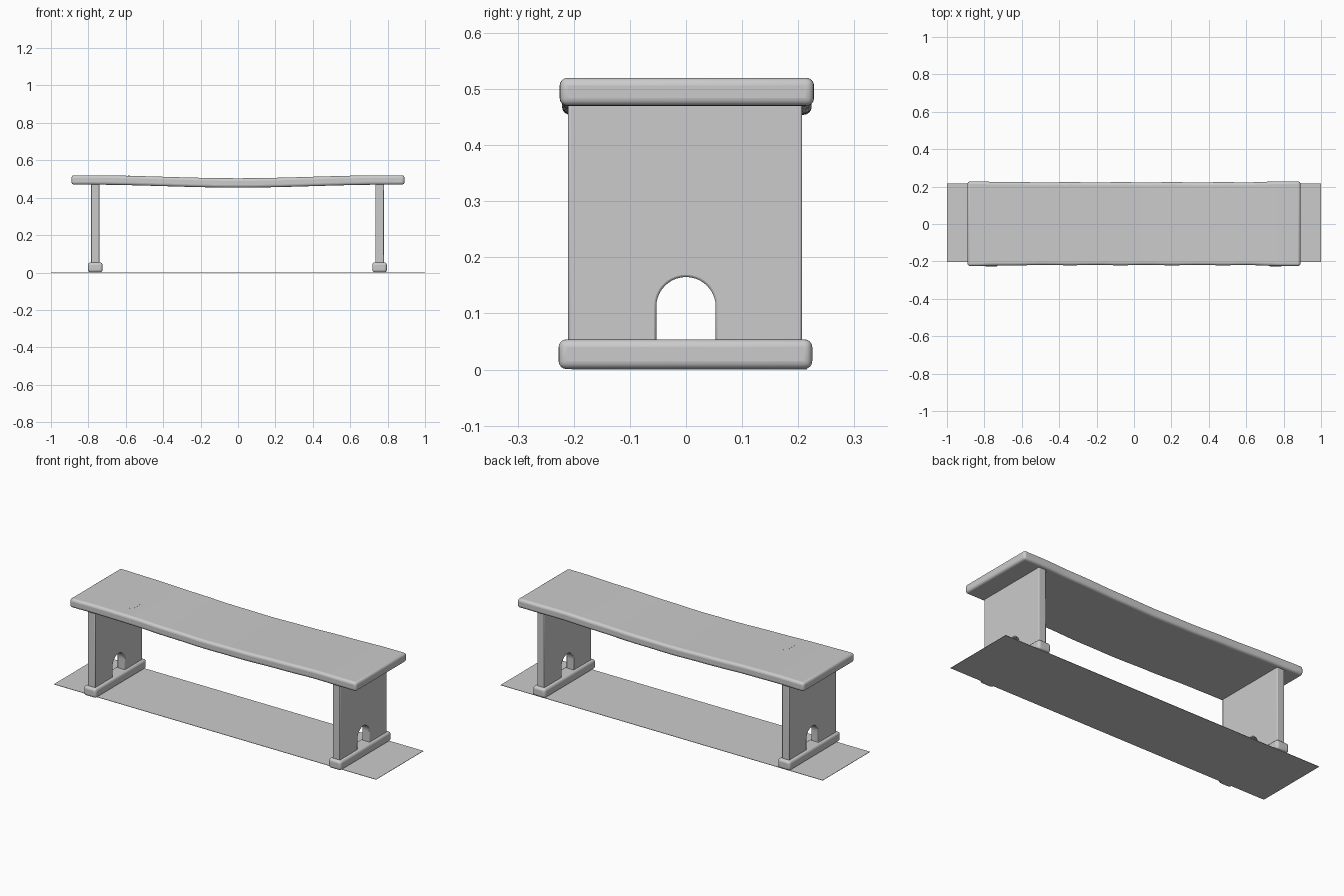
import bpy, bmesh, math

cube = bpy.data.objects.get("Cube")
if cube:
    bpy.data.objects.remove(cube, do_unlink=True)

grey = bpy.data.materials.new("plain_grey")
grey.use_nodes = True
COLOUR = (0.6, 0.6, 0.6, 1)
grey.diffuse_color = COLOUR
grey.node_tree.nodes["Principled BSDF"].inputs["Base Color"].default_value = COLOUR


def finish(name, bm, bevel=0, segments=4):
    """Turn a bmesh into an object with rounded, smoothly shaded edges."""
    bmesh.ops.recalc_face_normals(bm, faces=bm.faces)
    mesh = bpy.data.meshes.new(name)
    bm.to_mesh(mesh)
    bm.free()
    mesh.materials.append(grey)
    obj = bpy.data.objects.new(name, mesh)
    bpy.context.collection.objects.link(obj)
    if bevel:
        mod = obj.modifiers.new("rounded_edges", "BEVEL")
        mod.width, mod.segments = bevel, segments
        mod.limit_method, mod.angle_limit = "ANGLE", math.radians(40)
        bpy.ops.object.select_all(action="DESELECT")
        obj.select_set(True)
        bpy.context.view_layer.objects.active = obj
        bpy.ops.object.shade_smooth_by_angle(angle=math.radians(35))
    return obj


def box(low, high):
    bm = bmesh.new()
    bmesh.ops.create_cube(bm, size=1)
    for v in bm.verts:
        v.co = [l + (h - l) * (c + 0.5) for l, h, c in zip(low, high, v.co)]
    return bm


def prism(points, depth):
    """Extrude a closed outline by the depth vector."""
    bm = bmesh.new()
    face = bm.faces.new([bm.verts.new(p) for p in points])
    new = bmesh.ops.extrude_face_region(bm, geom=[face])["geom"]
    bmesh.ops.translate(bm, vec=depth, verts=[g for g in new if isinstance(g, bmesh.types.BMVert)])
    return bm


def sag(x):
    """Drop of the worn seat, deepest in the middle."""
    t = max(0, 1 - abs(x) / 0.8)
    return 0.016 * t * t * (3 - 2 * t)


# Seat: sagging plank, slightly waisted along its length
bm = box((-0.89, -0.226, 0.47), (0.89, 0.229, 0.52))
for i in range(1, 32):
    x = -0.89 + 1.78 * i / 32
    bmesh.ops.bisect_plane(bm, geom=bm.verts[:] + bm.edges[:] + bm.faces[:],
                           plane_co=(x, 0, 0), plane_no=(1, 0, 0))
for v in bm.verts:
    x = v.co.x
    waist = 0.006 * min(1, 3 * (1 - abs(x) / 0.89))
    v.co.y -= math.copysign(waist + 0.001 * math.sin(x * 23), v.co.y)
    v.co.z -= sag(x)
finish("seat", bm, 0.014)

# Small oblong plug set in the seat
cx, cy, r, half = -0.572, -0.095, 0.015, 0.03
outline = []
for i in range(20):
    a = 2 * math.pi * (i + 0.5) / 20
    x = cx + r * math.cos(a)
    outline.append((x, cy + math.copysign(half, math.sin(a)) + r * math.sin(a), 0.518 - sag(x)))
finish("seat_plug", prism(outline, (0, 0, 0.0025)))

# Legs with an arched opening, standing on rounded feet
for side, x in (("right", -0.763), ("left", 0.757)):
    arch = [(0.053 * math.cos(math.pi * i / 20), 0.112 + 0.053 * math.sin(math.pi * i / 20))
            for i in range(21)]
    profile = [(-0.21, 0.04), (-0.21, 0.485), (0.207, 0.485), (0.207, 0.04), (0.053, 0.04)]
    profile += arch + [(-0.053, 0.04)]
    finish(side + "_leg", prism([(x - 0.023, y, z) for y, z in profile], (0.046, 0, 0)), 0.004, 2)
    finish(side + "_foot", box((x - 0.039, -0.227, 0.001), (x + 0.039, 0.225, 0.054)), 0.014)

# Thin ground sheet under the feet
finish("base_sheet", box((-1, -0.204, 0), (1, 0.216, 0.002)))
